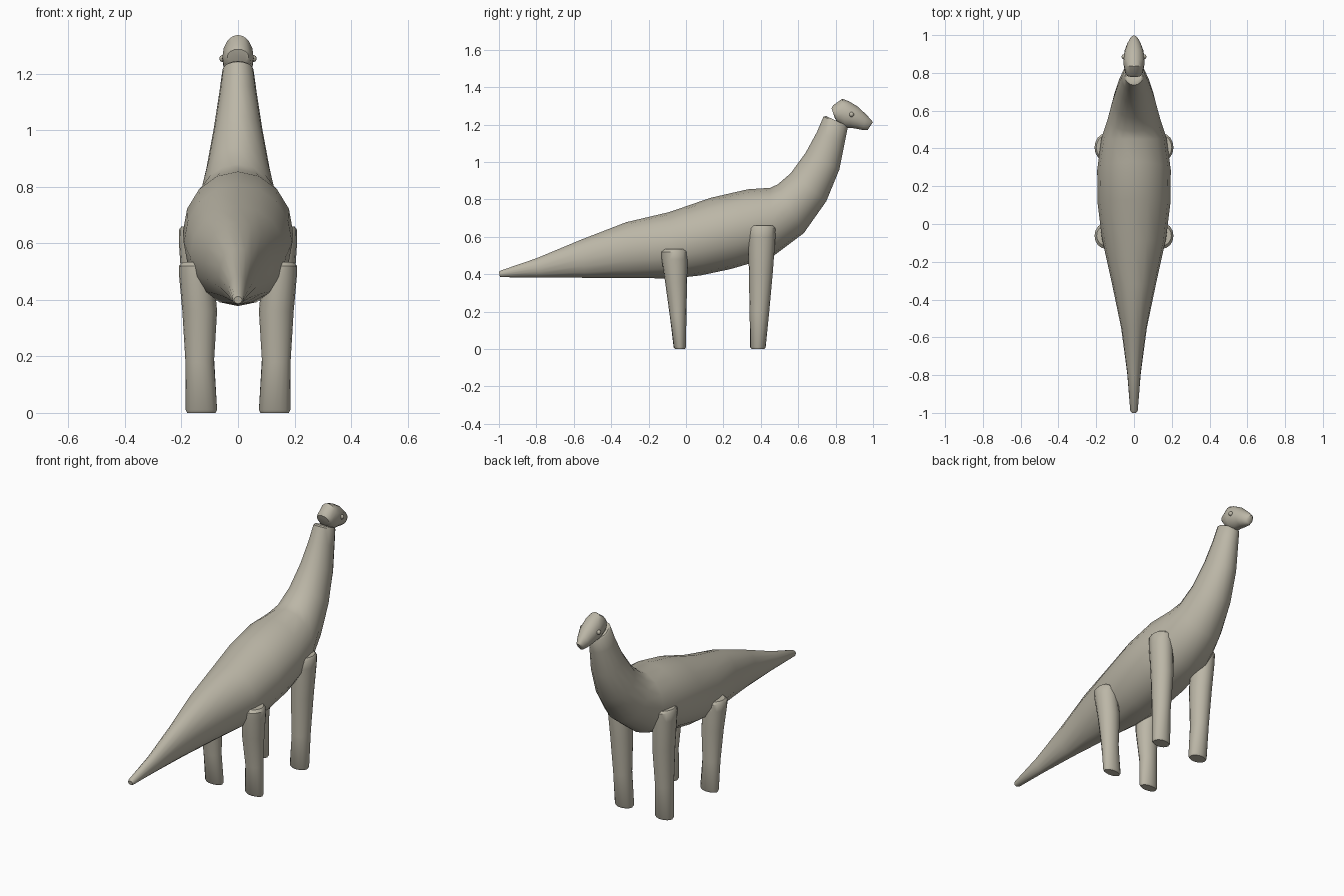
import bpy, bmesh, math
from mathutils import Vector

skin = bpy.data.materials.new("warm grey skin")
skin.diffuse_color = (0.50, 0.47, 0.385, 1)


def loft(name, rings, sides=16):
    """Skin elliptical rings; each ring is (centre, half axis a, half axis b)."""
    bm = bmesh.new()
    loops = []
    for c, a, b in rings:
        loops.append([bm.verts.new(c + a * math.cos(t) + b * math.sin(t))
                      for t in (2 * math.pi * i / sides for i in range(sides))])
    for lo, hi in zip(loops, loops[1:]):
        for i in range(sides):
            j = (i + 1) % sides
            bm.faces.new((lo[i], lo[j], hi[j], hi[i]))
    bm.faces.new(loops[0][::-1])
    bm.faces.new(loops[-1])
    bmesh.ops.recalc_face_normals(bm, faces=bm.faces)
    me = bpy.data.meshes.new(name)
    bm.to_mesh(me)
    bm.free()
    ob = bpy.data.objects.new(name, me)
    bpy.context.collection.objects.link(ob)
    finish(ob)
    return ob


def finish(ob):
    ob.data.materials.append(skin)
    bpy.ops.object.select_all(action='DESELECT')
    ob.select_set(True)
    bpy.context.view_layer.objects.active = ob
    bpy.ops.object.shade_smooth_by_angle(angle=math.radians(40))


def spine(profile):
    """Rings from (top y, top z, bottom y, bottom z, half width)."""
    out = []
    for ty, tz, by, bz, w in profile:
        top, bot = Vector((0, ty, tz)), Vector((0, by, bz))
        out.append(((top + bot) / 2, Vector((w, 0, 0)), (top - bot) / 2))
    return out


# Tail, trunk and neck in one sweep
loft("body", spine([
    (-1.00, 0.412, -0.995, 0.387, 0.014),
    (-0.99, 0.420, -0.985, 0.384, 0.020),
    (-0.80, 0.485, -0.78, 0.383, 0.036),
    (-0.56, 0.585, -0.54, 0.381, 0.068),
    (-0.32, 0.678, -0.30, 0.379, 0.118),
    (-0.09, 0.732, -0.06, 0.378, 0.170),
    (0.13, 0.808, 0.08, 0.394, 0.192),
    (0.33, 0.854, 0.24, 0.428, 0.195),
    (0.45, 0.862, 0.46, 0.492, 0.172),
    (0.49, 0.880, 0.63, 0.620, 0.138),
    (0.56, 0.940, 0.75, 0.790, 0.112),
    (0.64, 1.050, 0.82, 0.960, 0.086),
    (0.70, 1.160, 0.85, 1.110, 0.066),
    (0.735, 1.243, 0.865, 1.185, 0.055),
    (0.75, 1.245, 0.86, 1.195, 0.048)]))

# Head, set over the open groove at the back of the neck
loft("head", spine([
    (0.778, 1.287, 0.795, 1.235, 0.038),
    (0.788, 1.304, 0.815, 1.205, 0.047),
    (0.835, 1.338, 0.850, 1.182, 0.055),
    (0.870, 1.325, 0.880, 1.183, 0.056),
    (0.920, 1.295, 0.915, 1.177, 0.050),
    (0.965, 1.252, 0.945, 1.171, 0.036),
    (0.993, 1.222, 0.966, 1.170, 0.022),
    (0.999, 1.213, 0.972, 1.172, 0.012)]))


def leg(name, side, profile):
    """Rings from (z, y min, y max, x inner, x outer)."""
    loft(name, [(Vector((side * (xi + xo) / 2, (y0 + y1) / 2, z)),
                 Vector((side * (xo - xi) / 2, 0, 0)),
                 Vector((0, (y1 - y0) / 2, 0))) for z, y0, y1, xi, xo in profile])


shoulder_leg = [
    (0.000, 0.350, 0.420, 0.080, 0.180), (0.010, 0.343, 0.426, 0.074, 0.185),
    (0.200, 0.340, 0.445, 0.085, 0.186), (0.420, 0.336, 0.465, 0.076, 0.197),
    (0.600, 0.332, 0.478, 0.085, 0.209), (0.648, 0.333, 0.479, 0.090, 0.209),
    (0.660, 0.345, 0.467, 0.100, 0.200)]
hip_leg = [
    (0.000, -0.058, -0.006, 0.080, 0.180), (0.010, -0.066, 0.000, 0.074, 0.185),
    (0.180, -0.087, 0.002, 0.085, 0.186), (0.360, -0.112, 0.006, 0.074, 0.197),
    (0.480, -0.130, 0.008, 0.085, 0.208), (0.520, -0.131, 0.006, 0.090, 0.209),
    (0.534, -0.115, -0.008, 0.100, 0.198)]

# Mirrored legs and eyes
for side, label in ((1, "right"), (-1, "left")):
    leg(label + "_shoulder_leg", side, shoulder_leg)
    leg(label + "_hip_leg", side, hip_leg)
    bpy.ops.mesh.primitive_uv_sphere_add(segments=12, ring_count=8, radius=0.013,
                                         location=(side * 0.053, 0.885, 1.254))
    eye = bpy.context.object
    eye.name = label + "_eye"
    finish(eye)
